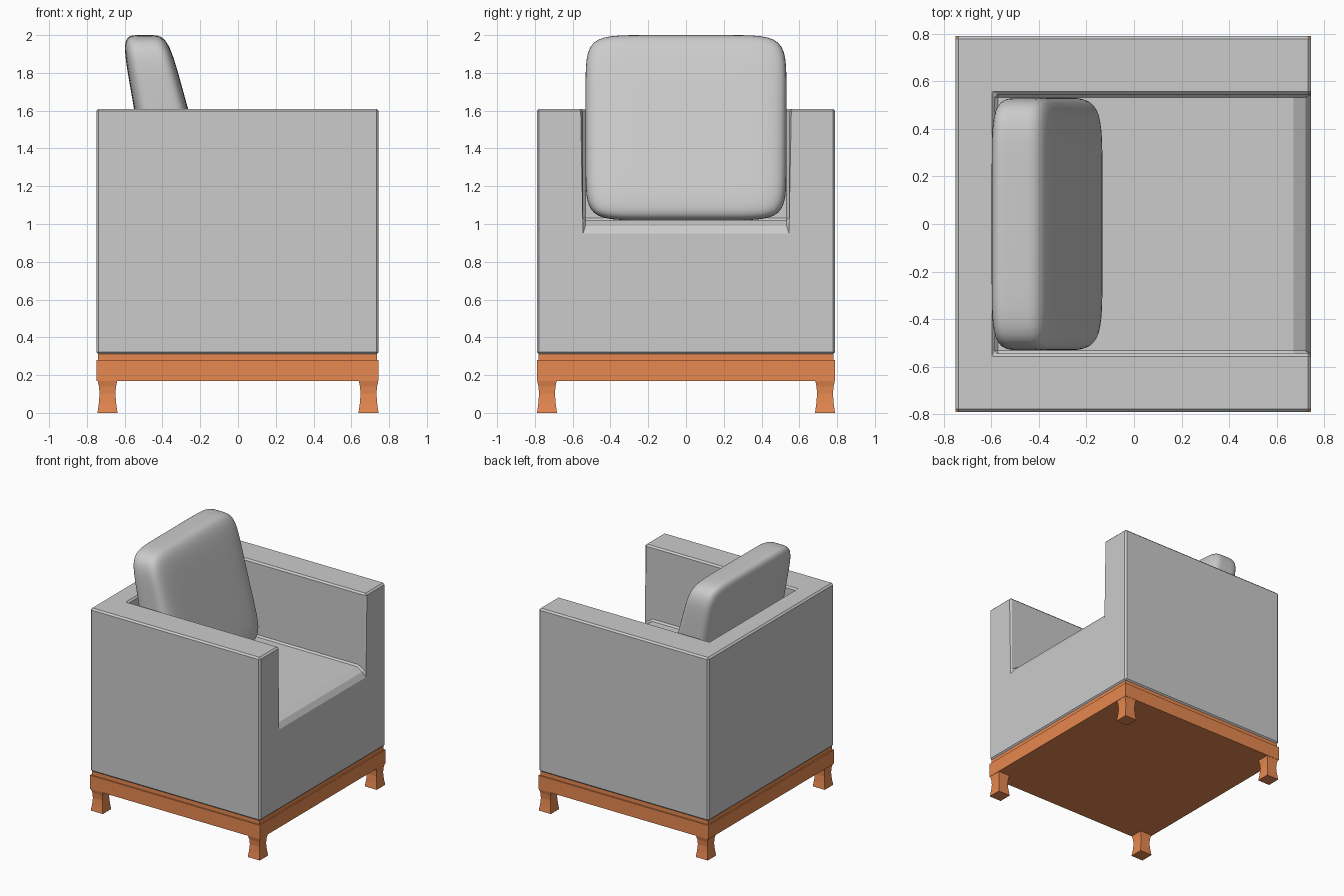
import bpy, bmesh, math
from mathutils import Vector

if "Cube" in bpy.data.objects:
    bpy.data.objects.remove(bpy.data.objects["Cube"])

wood = bpy.data.materials.new("orange_wood")
wood.diffuse_color = (0.8, 0.25, 0.08, 1)
wood.use_nodes = True
wood.node_tree.nodes["Principled BSDF"].inputs["Base Color"].default_value = wood.diffuse_color


def finish(bm, name, mat=None):
    bmesh.ops.recalc_face_normals(bm, faces=bm.faces[:])
    me = bpy.data.meshes.new(name)
    bm.to_mesh(me)
    bm.free()
    ob = bpy.data.objects.new(name, me)
    bpy.context.collection.objects.link(ob)
    if mat:
        me.materials.append(mat)
    return ob


def box(name, lo, hi, mat=None):
    bm = bmesh.new()
    bmesh.ops.create_cube(bm, size=1)
    lo, hi = Vector(lo), Vector(hi)
    for v in bm.verts:
        v.co = (lo + hi) / 2 + v.co * (hi - lo)
    return finish(bm, name, mat)


def prism_y(name, profile, half):
    bm = bmesh.new()
    f = bm.faces.new([bm.verts.new((x, -half, z)) for x, z in profile])
    new = bmesh.ops.extrude_face_region(bm, geom=[f])["geom"]
    bmesh.ops.translate(bm, vec=(0, 2 * half, 0),
                        verts=[g for g in new if isinstance(g, bmesh.types.BMVert)])
    return finish(bm, name)


# upholstered body: block with the seat opening cut out, then small chamfers
body = box("upholstered_body", (-0.75, -0.79, 0.31), (0.745, 0.79, 1.61))
cutter = prism_y("seat_opening_cutter",
                 [(-0.585, 1.02), (0.67, 1.02), (0.72, 0.99), (0.76, 0.925),
                  (0.95, 0.925), (0.95, 1.9), (-0.585, 1.9)], 0.545)
cutter.hide_render = True
cut = body.modifiers.new("seat_opening", 'BOOLEAN')
cut.operation = 'DIFFERENCE'
cut.solver = 'EXACT'
cut.object = cutter
bpy.context.view_layer.objects.active = body
bpy.ops.object.modifier_apply(modifier=cut.name)
bpy.data.objects.remove(cutter)
bev = body.modifiers.new("chamfer", 'BEVEL')
bev.width = 0.013
bev.segments = 1
bev.limit_method = 'ANGLE'
bev.angle_limit = math.radians(40)

# wooden base frame and inset plinth
box("base_frame", (-0.75, -0.79, 0.17), (0.745, 0.79, 0.28), wood)
box("base_plinth", (-0.74, -0.78, 0.27), (0.735, 0.78, 0.315), wood)

# four waisted square legs
for sx, side in ((-1, "back"), (1, "front")):
    for sy, hand in ((-1, "right"), (1, "left")):
        bm = bmesh.new()
        rings = []
        for z, h in ((0, 0.053), (0.05, 0.046), (0.10, 0.042), (0.14, 0.045), (0.175, 0.053)):
            rings.append([bm.verts.new((sx * 0.691 + a * h, sy * 0.736 + b * h, z))
                          for a, b in ((-1, -1), (1, -1), (1, 1), (-1, 1))])
        for r, s in zip(rings, rings[1:]):
            for i in range(4):
                j = (i + 1) % 4
                bm.faces.new((r[i], r[j], s[j], s[i]))
        bm.faces.new(rings[0])
        bm.faces.new(rings[-1])
        finish(bm, f"{side}_{hand}_leg", wood)

# soft back cushion: rounded box, leaning back and thinner at the top
bm = bmesh.new()
bmesh.ops.create_cube(bm, size=2)
bmesh.ops.subdivide_edges(bm, edges=bm.edges[:], cuts=23, use_grid_fill=True)
for v in bm.verts:
    p = v.co.copy()
    lo, hi = 0.0, 1.0
    for _ in range(30):  # shrink each point onto the soft-box surface
        k = (lo + hi) / 2
        if abs(k * p.x) ** 5 + abs(k * p.y) ** 8 + abs(k * p.z) ** 8 > 1:
            hi = k
        else:
            lo = k
    p *= lo
    dz = p.z * 0.49
    v.co = (-0.385 - 0.225 * dz + p.x * (0.148 - 0.05 * dz), p.y * 0.532, 1.51 + dz)
for f in bm.faces:
    f.smooth = True
finish(bm, "back_cushion")
